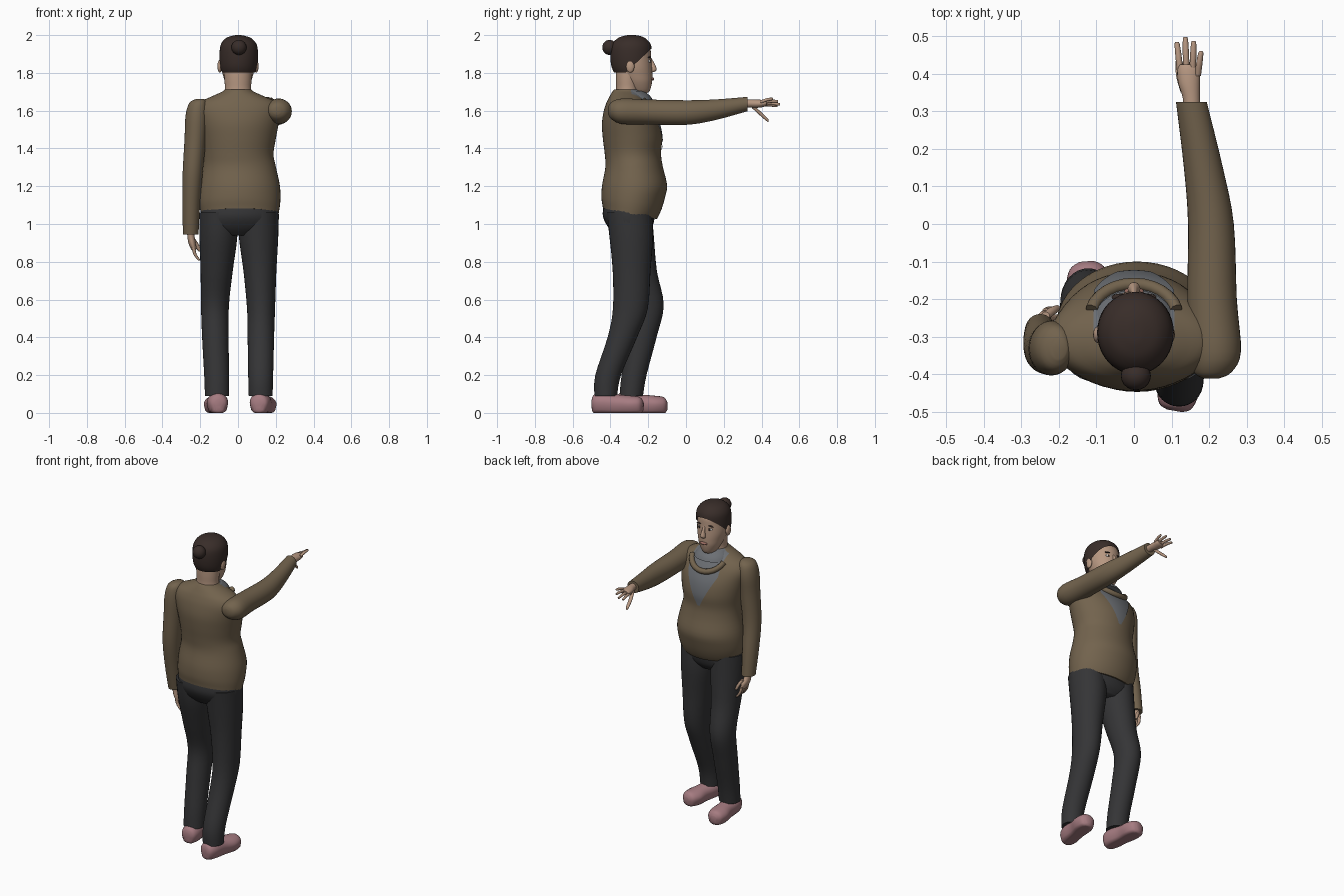
import bpy, bmesh, math
from mathutils import Vector, Matrix


def mat(name, r, g, b):
    m = bpy.data.materials.new(name)
    m.diffuse_color = (r, g, b, 1)
    return m


SKIN = mat("skin", .47, .31, .22)
WOOL = mat("sweater", .17, .125, .075)
DARK = mat("trousers", .035, .035, .037)
HAIR = mat("hair", .04, .026, .022)
GREY = mat("shirt", .15, .16, .175)
PINK = mat("shoes", .38, .20, .22)
LIPS = mat("lips", .32, .15, .12)
WHITE = mat("eye_white", .7, .68, .65)


def finish(bm, name, m, angle=50):
    bmesh.ops.recalc_face_normals(bm, faces=bm.faces[:])
    me = bpy.data.meshes.new(name)
    bm.to_mesh(me)
    bm.free()
    ob = bpy.data.objects.new(name, me)
    bpy.context.collection.objects.link(ob)
    me.materials.append(m)
    bpy.ops.object.select_all(action='DESELECT')
    ob.select_set(True)
    bpy.context.view_layer.objects.active = ob
    bpy.ops.object.shade_smooth_by_angle(angle=math.radians(angle))
    return ob


def smooth_path(rings, sub=4):
    """Catmull-Rom through rings given as (x, y, z, r1, r2)."""
    P = [Vector(r) for r in rings]
    out = []
    for i in range(len(P) - 1):
        a, b, c, d = P[max(i - 1, 0)], P[i], P[i + 1], P[min(i + 2, len(P) - 1)]
        for k in range(sub):
            t = k / sub
            out.append(.5 * (2 * b + (c - a) * t + (2 * a - 5 * b + 4 * c - d) * t * t
                             + (3 * b - 3 * c + d - a) * t ** 3))
    return out + [P[-1]]


def ring_point(r, th, axis='z', grow=0):
    u, v = (r[3] + grow) * math.cos(th), (r[4] + grow) * math.sin(th)
    return (r[0] + u, r[1] + v, r[2]) if axis == 'z' else (r[0] + u, r[1], r[2] + v)


def loft_bm(rings, axis='z', seg=32, sub=4):
    bm = bmesh.new()
    rows = [[bm.verts.new(ring_point(r, 2 * math.pi * k / seg, axis)) for k in range(seg)]
            for r in smooth_path(rings, sub)]
    for a, b in zip(rows, rows[1:]):
        for k in range(seg):
            j = (k + 1) % seg
            bm.faces.new((a[k], a[j], b[j], b[k]))
    bm.faces.new(rows[0])
    bm.faces.new(rows[-1])
    return bm


def loft(name, m, rings, axis='z', seg=32, sub=4):
    return finish(loft_bm(rings, axis, seg, sub), name, m)


def sec(z, hx, yf, yb, x=0.0):
    return (x, (yf + yb) / 2, z, hx, (yf - yb) / 2)


def ball(name, m, loc, size, rot=0):
    bm = bmesh.new()
    bmesh.ops.create_uvsphere(bm, u_segments=20, v_segments=12, radius=1)
    bm.transform(Matrix.Translation(loc) @ Matrix.Rotation(rot, 4, 'Y') @ Matrix.Diagonal((*size, 1)))
    return finish(bm, name, m)


def finger(name, pts, r, axis):
    """Rounded finger through three points."""
    a, b, c = (Vector(p) for p in pts)
    tip = c + (c - b).normalized() * r * .6
    loft(name, SKIN, [(*a, r, r), (*b, r, r), (*c, r * .8, r * .8), (*tip, r * .25, r * .25)], axis, 12, 3)


# sweater body with hem that dips at the front
BODY = [sec(1.055, .205, -.155, -.44, .01), sec(1.12, .216, -.12, -.447, .008),
        sec(1.2, .214, -.10, -.445, .008), sec(1.3, .195, -.122, -.427, .006),
        sec(1.37, .188, -.132, -.43), sec(1.45, .2, -.127, -.44), sec(1.53, .215, -.142, -.445),
        sec(1.6, .225, -.175, -.435), sec(1.645, .2, -.205, -.42), sec(1.675, .14, -.225, -.405),
        sec(1.7, .085, -.24, -.39), sec(1.712, .07, -.25, -.38)]
bm = loft_bm(BODY, seg=48)
for v in bm.verts:
    if v.co.z < 1.15:
        v.co.z -= (v.co.y + .3) * .2 * min(1, (1.15 - v.co.z) / .08)
finish(bm, "sweater_body", WOOL)

# shirt panel in the V neck, offset from the body surface
bm = bmesh.new()
rows = []
for r in smooth_path(BODY, 6):
    if r[2] > 1.375:
        hw = min(.004 + .5 * (r[2] - 1.375), .105, r[3] * .95)
        t0 = math.acos(hw / r[3])
        rows.append([bm.verts.new(ring_point(r, t0 + (math.pi - 2 * t0) * k / 10, grow=.004))
                     for k in range(11)])
for a, b in zip(rows, rows[1:]):
    for k in range(10):
        bm.faces.new((a[k], a[k + 1], b[k + 1], b[k]))
finish(bm, "shirt_panel", GREY)
loft("shirt_collar", GREY, [(0, -.27, 1.655, .112, .095), (0, -.28, 1.68, .1, .088),
                            (0, -.295, 1.705, .075, .07)])

# rolled neckline across the chest
roll = []
for k in range(13):
    t = math.radians(-78 + 13 * k)
    roll.append(Vector((.115 * math.sin(t), -.245 + .085 * math.cos(t), 1.67 - .075 * math.cos(t))))
cu = bpy.data.curves.new("neck_roll", 'CURVE')
cu.dimensions = '3D'
cu.bevel_depth = .017
cu.bevel_resolution = 3
cu.use_fill_caps = True
sp = cu.splines.new('POLY')
sp.points.add(len(roll) - 1)
for p, co in zip(sp.points, roll):
    p.co = (*co, 1)
sp.use_smooth = True
ob = bpy.data.objects.new("neck_roll", cu)
bpy.context.collection.objects.link(ob)
cu.materials.append(WOOL)

# sleeves
loft("right_sleeve", WOOL, [(.205, -.412, 1.6, .02, .02), (.21, -.395, 1.6, .05, .045),
     (.216, -.34, 1.597, .069, .067), (.208, -.2, 1.593, .066, .066), (.205, 0, 1.59, .061, .065),
     (.185, .15, 1.604, .052, .055), (.153, .325, 1.635, .041, .038)], 'y')
loft("left_sleeve", WOOL, [(-.2, -.33, 1.663, .02, .03), (-.21, -.33, 1.64, .048, .06),
     (-.218, -.33, 1.57, .06, .073), (-.226, -.335, 1.45, .057, .067), (-.24, -.335, 1.27, .053, .06),
     (-.248, -.31, 1.1, .047, .054), (-.25, -.285, .945, .041, .045)])

# right hand reaching forward
loft("right_palm", SKIN, [(.155, .29, 1.635, .024, .024), (.153, .335, 1.638, .023, .021),
     (.147, .375, 1.637, .029, .022), (.146, .41, 1.638, .03, .018), (.147, .425, 1.64, .024, .012)],
     'y', 20)
for i, (bx, bz, tx, ty, tz) in enumerate([(.124, 1.628, .115, .48, 1.625), (.14, 1.634, .137, .493, 1.634),
                                          (.156, 1.641, .159, .483, 1.65), (.17, 1.646, .178, .456, 1.662)]):
    finger(f"right_finger_{i}", [(bx, .395, bz), ((bx + tx) / 2, (.4 + ty) / 2, (bz + tz) / 2 + .004),
                                 (tx, ty, tz)], .0085, 'y')
finger("right_thumb", [(.137, .35, 1.625), (.125, .39, 1.588), (.12, .432, 1.55)], .012, 'y')

# left hand hanging
loft("left_palm", SKIN, [(-.25, -.285, .97, .022, .026), (-.249, -.28, .935, .019, .026),
     (-.243, -.27, .9, .02, .036), (-.235, -.265, .87, .015, .036), (-.233, -.265, .86, .01, .028)], seg=20)
for i in range(4):
    y = -.296 + .021 * i
    finger(f"left_finger_{i}", [(-.236, y, .875), (-.228, y + .004, .84), (-.207, y + .006, .81)], .009, 'z')
finger("left_thumb", [(-.236, -.245, .92), (-.218, -.232, .89), (-.205, -.225, .86)], .011, 'z')

# trousers
loft("hips", DARK, [sec(1.1, .2, -.165, -.435, .01), sec(1.04, .208, -.165, -.44, .008),
                    sec(.98, .2, -.18, -.41, .003), sec(.94, .12, -.21, -.37)])
loft("right_leg", DARK, [(.11, -.3, 1.06, .105, .12), (.109, -.29, .93, .104, .115),
     (.116, -.288, .75, .087, .1), (.122, -.295, .55, .074, .092), (.121, -.337, .4, .07, .078),
     (.12, -.412, .2, .066, .068), (.12, -.425, .09, .063, .06)])
loft("left_leg", DARK, [(-.105, -.3, 1.06, .1, .12), (-.104, -.285, .93, .1, .115),
     (-.113, -.25, .75, .085, .096), (-.122, -.205, .57, .074, .087), (-.12, -.233, .4, .07, .077),
     (-.113, -.275, .2, .066, .066), (-.111, -.29, .09, .064, .062)])

# shoes
for name, x, y, rot in (("left_shoe", -.115, -.237, 5), ("right_shoe", .132, -.362, -10)):
    z = math.radians(rot)
    bm = loft_bm([(0, -.138, .05, .02, .02), (0, -.125, .053, .044, .044), (0, -.08, .055, .056, .053),
                  (0, .0, .049, .052, .048), (0, .07, .046, .06, .045), (0, .12, .045, .046, .038),
                  (0, .138, .043, .018, .016)], 'y', 24)
    for v in bm.verts:
        v.co.z = max(v.co.z, .012) - .012 if v.co.z < .03 else v.co.z
    bm.transform(Matrix.Translation((x, y, 0)) @ Matrix.Rotation(z, 4, 'Z'))
    finish(bm, name, PINK)

# neck and head
loft("neck", SKIN, [(0, -.31, 1.66, .085, .07), (0, -.31, 1.71, .07, .06), (0, -.308, 1.77, .072, .063),
                    (0, -.3, 1.84, .075, .07)])
loft("head", SKIN, [sec(1.69, .022, -.215, -.27), sec(1.705, .042, -.192, -.3), sec(1.75, .067, -.18, -.33),
     sec(1.79, .08, -.178, -.355), sec(1.83, .09, -.18, -.37), sec(1.88, .094, -.184, -.385),
     sec(1.93, .091, -.19, -.38), sec(1.97, .07, -.22, -.355), sec(1.985, .03, -.26, -.32)])
loft("nose", SKIN, [(0, -.188, 1.875, .007, .007), (0, -.178, 1.845, .01, .014),
     (0, -.173, 1.818, .017, .018), (0, -.178, 1.806, .014, .012)], seg=16)

# hair cap trimmed by a slanted hairline and a nape line
bm = loft_bm([sec(1.77, .08, -.19, -.36, .002), sec(1.8, .092, -.185, -.38, .003),
              sec(1.84, .1, -.18, -.396, .003), sec(1.9, .102, -.179, -.401, .004),
              sec(1.95, .095, -.186, -.393, .004), sec(1.983, .068, -.215, -.362, .003),
              sec(1.997, .03, -.25, -.325, .002), sec(2.0, .008, -.28, -.3)], seg=40)
for co, no in (((0, -.187, 1.925), (0, .68, -.73)), ((0, -.3, 1.802), (0, 0, -1))):
    bmesh.ops.bisect_plane(bm, geom=bm.verts[:] + bm.edges[:] + bm.faces[:], plane_co=co,
                           plane_no=no, clear_outer=True)
finish(bm, "hair", HAIR)
ball("hair_bun", HAIR, (.005, -.405, 1.935), (.04, .038, .04))

# mirrored facial features
for s, side in ((-1, "left"), (1, "right")):
    ball(side + "_ear", SKIN, (s * .097, -.295, 1.835), (.012, .022, .034))
    ball(side + "_eye", WHITE, (s * .036, -.196, 1.862), (.016, .009, .008))
    ball(side + "_iris", HAIR, (s * .036, -.189, 1.862), (.007, .004, .007))
    ball(side + "_brow", HAIR, (s * .038, -.195, 1.884), (.022, .009, .004), s * .15)
ball("lips", LIPS, (0, -.18, 1.768), (.026, .012, .009))
